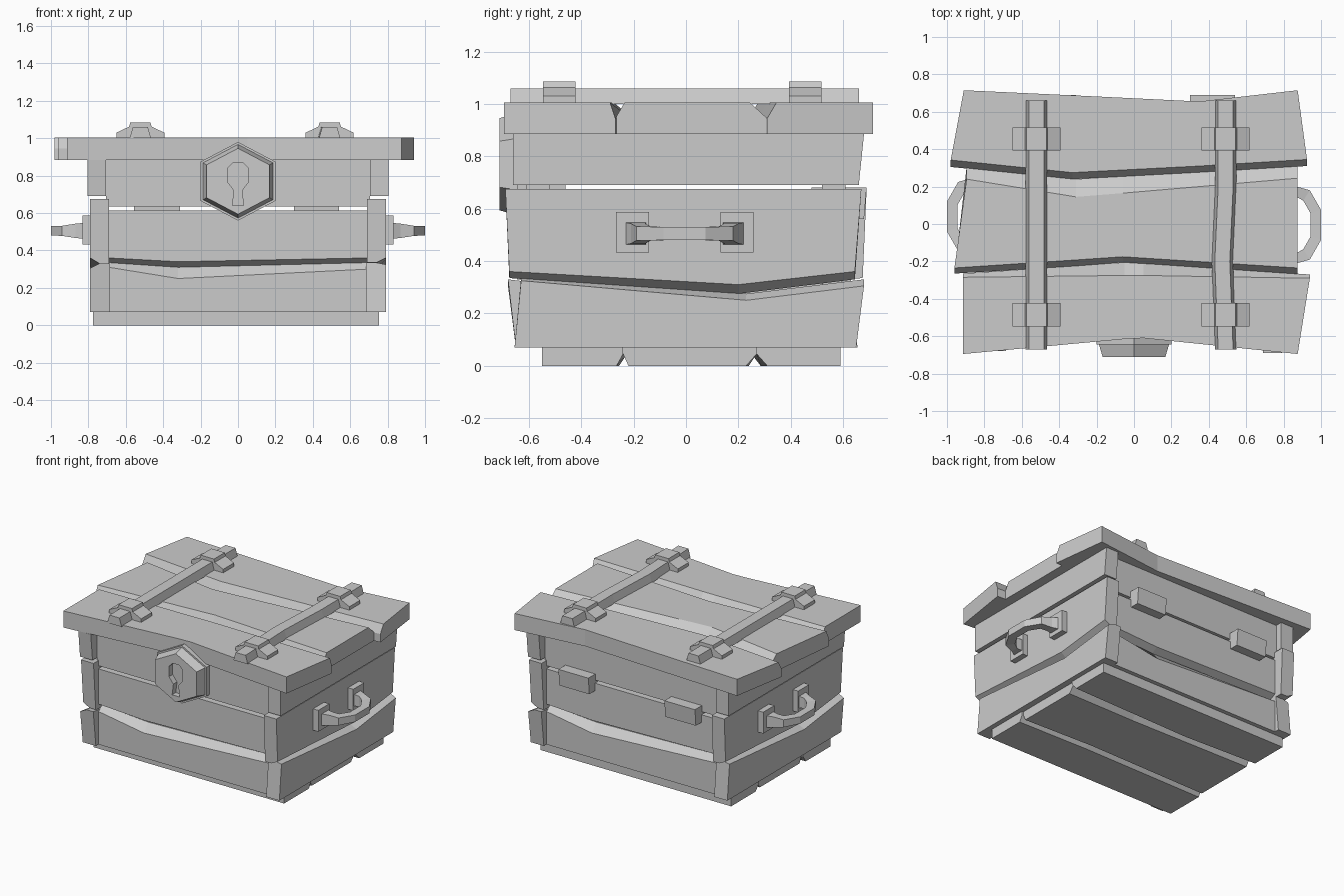
import bpy, bmesh
from math import sin, cos, pi, radians
from mathutils import Matrix

if "Cube" in bpy.data.objects:
    bpy.data.objects.remove(bpy.data.objects["Cube"])


def loft(name, rings, rot=0.0):
    """Closed solid through a row of equal-length point rings."""
    bm = bmesh.new()
    vs = [[bm.verts.new(p) for p in r] for r in rings]
    n = len(rings[0])
    for a, b in zip(vs, vs[1:]):
        for i in range(n):
            j = (i + 1) % n
            bm.faces.new((a[i], a[j], b[j], b[i]))
    bm.faces.new(vs[0])
    bm.faces.new(vs[-1])
    bmesh.ops.recalc_face_normals(bm, faces=bm.faces)
    me = bpy.data.meshes.new(name)
    bm.to_mesh(me)
    bm.free()
    me.transform(Matrix.Rotation(rot, 4, 'Z'))
    ob = bpy.data.objects.new(name, me)
    bpy.context.collection.objects.link(ob)
    return ob


def box(name, x0, x1, y0, y1, z0, z1):
    return loft(name, [[(x, y0, z0), (x, y1, z0), (x, y1, z1), (x, y0, z1)] for x in (x0, x1)])


# Axis layouts: t along the plank, h across it, d outward
def front(t, h, d): return (t, -d, h)
def side(t, h, d): return (d, t, h)
def top(t, h, d): return (t, h, d)
def under(t, h, d): return (t, h, -d)


def plank(name, place, d0, d1, bevel, stations, rot=0.0):
    """Stations: t at low edge, t at high edge, outer low/high, inner low/high."""
    rings = []
    for tl, th, lo, ho, li, hi in stations:
        m = d1 - bevel
        rings.append([place(tl, li, d0), place(th, hi, d0), place(th, hi, m),
                      place(th, ho, d1), place(tl, lo, d1), place(tl, li, m)])
    return loft(name, rings, rot)


# Floor boards
plank("floor_board_front", under, -0.1, 0, 0.045, [
    (-.775, -.775, -.55, -.265, -.55, -.235), (.2, .2, -.55, -.255, -.55, -.225),
    (.755, .755, -.55, -.265, -.55, -.24)])
plank("floor_board_middle", under, -0.1, 0, 0.045, [
    (-.76, -.76, -.215, .24, -.235, .27), (.2, .2, -.20, .225, -.225, .25),
    (.745, .745, -.22, .23, -.24, .27)])
plank("floor_board_back", under, -0.1, 0, 0.045, [
    (-.775, -.775, .31, .59, .27, .59), (-.2, -.2, .285, .59, .25, .59),
    (.755, .755, .31, .59, .27, .59)])

# Walls: each design is used twice, turned half a circle for the opposite wall
for rot, fb, lr in ((0, "front", "right"), (pi, "back", "left")):
    plank(fb + "_lower_plank", front, .52, .62, .05, [
        (-.69, -.69, .07, .31, .07, .335), (-.32, -.32, .07, .25, .07, .31),
        (.69, .69, .07, .30, .07, .335)], rot)
    plank(fb + "_middle_plank", front, .52, .615, .05, [
        (-.69, -.69, .36, .615, .335, .615), (-.32, -.32, .34, .615, .31, .615),
        (.69, .69, .36, .615, .335, .615)], rot)
    plank(fb + "_lid_wall", front, .52, .61, 0.03, [
        (-.705, -.705, .635, .885, .635, .885), (.705, .705, .635, .885, .635, .885)], rot)
    plank(lr + "_lower_plank", side, .685, .79, .05, [
        (-.655, -.63, .07, .325, .07, .335), (.23, .23, .07, .25, .07, .275),
        (.65, .68, .07, .305, .07, .33)], rot)
    plank(lr + "_middle_plank", side, .69, .79, .05, [
        (-.675, -.69, .36, .675, .335, .675), (.2, .2, .31, .675, .275, .675),
        (.645, .67, .36, .675, .33, .675)], rot)
    plank(lr + "_lid_wall", side, .705, .805, .03, [
        (-.66, -.66, .69, .885, .69, .885), (.66, .68, .69, .885, .69, .885)], rot)

# Lid boards
Z0, Z1 = .885, 1.005
plank("lid_board_front", top, Z0, Z1, .06, [
    (-.915, -.915, -.695, -.285, -.695, -.265), (-.05, -.05, -.615, -.275, -.615, -.205),
    (.05, .05, -.61, -.275, -.61, -.21), (.875, .94, -.695, -.29, -.695, -.27)])
plank("lid_board_middle", top, Z0, Z1, .06, [
    (-.96, -.895, -.235, .24, -.265, .305), (-.31, -.31, -.192, .145, -.225, .24),
    (-.06, -.06, -.175, .165, -.205, .255), (.875, .875, -.235, .245, -.27, .31)])
plank("lid_board_back", top, Z0, Z1, .06, [
    (-.98, -.91, .342, .715, .305, .715), (-.33, -.33, .275, .688, .24, .688),
    (.35, .35, .31, .655, .275, .655), (.925, .875, .345, .715, .31, .715)])

# Lid straps and their clamps
for word, cx, bend in (("left", -.522, 0), ("right", .49, -.018)):
    rings = []
    for y, s in ((-.67, 0), (-.2, bend), (.2, 0), (.66, 0)):
        c = cx + s
        rings.append([(c - .057, y, 1.0), (c - .04, y, 1.06), (c + .04, y, 1.06), (c + .057, y, 1.0)])
    loft(word + "_strap", rings)
    half = [(.128, 1.0), (.128, 1.03), (.06, 1.062), (.054, 1.085)]
    prof = half + [(-x, z) for x, z in reversed(half)]
    for end, y in (("front", -.485), ("back", .455)):
        loft(f"{word}_{end}_clamp",
             [[(cx + x, yy, z) for x, z in prof] for yy in (y - .062, y + .062)])

# Hinges bridging the back gap
for word, x0, x1 in (("left", -.555, -.31), ("right", .3, .54)):
    loft(word + "_hinge", [[(x, .48, .56), (x, .68, .56), (x, .69, .68), (x, .48, .68)]
                           for x in (x0, x1)])

# Six-sided lock with a bevelled rim
hexes = []
for y, r in ((-.46, .21), (-.645, .21), (-.645, .197), (-.712, .176)):
    hexes.append([(r * .95 * cos(radians(30)) / .866 * cos(a) / cos(radians(30)), y, .77 + r * sin(a))
                  for a in (radians(90 + 60 * k) for k in range(6))])
lock = loft("lock", hexes)

# Keyhole recess
kh = [(.03, .64), (.02, .72), (.055, .765), (.055, .84), (.025, .87)]
kh += [(-x, z) for x, z in reversed(kh)]
cutter = loft("keyhole_cutter", [[(x, y, z) for x, z in kh] for y in (-.8, -.67)])
mod = lock.modifiers.new("keyhole", 'BOOLEAN')
mod.operation, mod.object = 'DIFFERENCE', cutter
bpy.context.view_layer.objects.active = lock
bpy.ops.object.modifier_apply(modifier=mod.name)
bpy.data.objects.remove(cutter)

# Carrying handles: two plates and a bent grip; path gives outer xy, inner xy, half height
grip = [(.80, .24, .80, .145, .045), (.87, .205, .87, .15, .038), (.94, .185, .905, .13, .027),
        (1.0, .08, .945, .06, .025)]
for word, s, cy in (("right", 1, -.005), ("left", -1, .04)):
    for end, k in (("front", -1), ("back", 1)):
        y = cy + k * .2
        box(f"{word}_{end}_handle_plate", s * .77, s * .832, y - .063, y + .063, .433, .588)
    path = [(p, 1) for p in grip] + [(p, -1) for p in reversed(grip)]
    loft(word + "_handle", [[(s * ox, cy + k * oy, .505 - h), (s * ox, cy + k * oy, .505 + h),
                             (s * ix, cy + k * iy, .505 + h), (s * ix, cy + k * iy, .505 - h)]
                            for (ox, oy, ix, iy, h), k in path])
